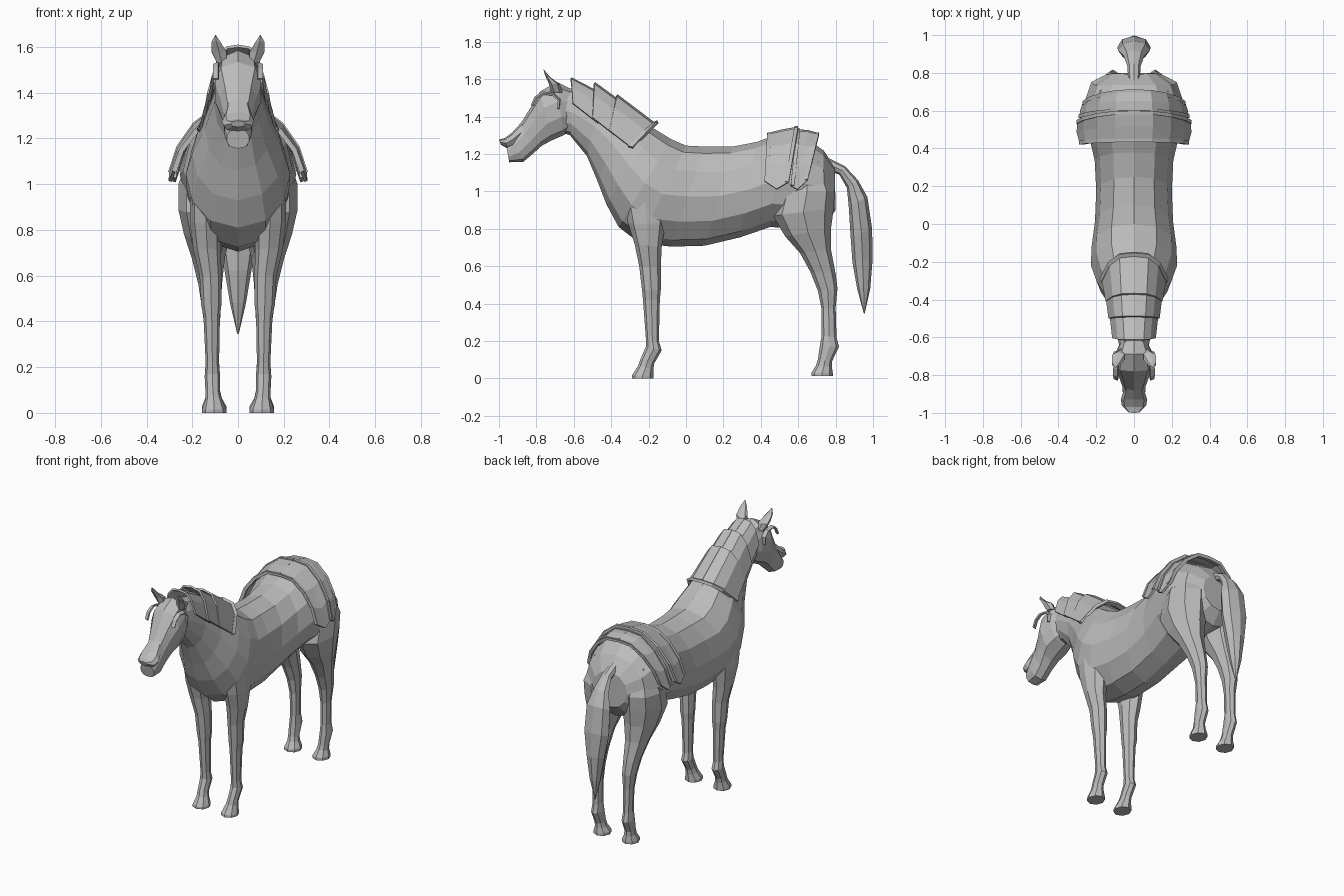
import bpy, bmesh, math

coat = bpy.data.materials.new("grey")
coat.diffuse_color = (0.5, 0.5, 0.5, 1)


def finish(name, bm, mirror=False, thick=0):
    bmesh.ops.recalc_face_normals(bm, faces=bm.faces)
    me = bpy.data.meshes.new(name)
    bm.to_mesh(me)
    bm.free()
    me.materials.append(coat)
    ob = bpy.data.objects.new(name, me)
    bpy.context.collection.objects.link(ob)
    if thick:
        m = ob.modifiers.new("thickness", 'SOLIDIFY')
        m.thickness = thick
        m.offset = 0
    if mirror:
        m = ob.modifiers.new("mirror", 'MIRROR')
        m.merge_threshold = 0.0001
    return ob


def loft(name, sections, n=10, mirror=False, square=1.0):
    """Skin rings, each given as (y1, z1, y2, z2, half width, centre x)."""
    bm = bmesh.new()
    rings = []
    for s in sections:
        y1, z1, y2, z2, w = s[:5]
        cx = s[5] if len(s) > 5 else 0
        ring = []
        for i in range(n):
            a = 2 * math.pi * i / n
            f = (1 - math.cos(a)) / 2
            sx = math.copysign(abs(math.sin(a)) ** square, math.sin(a))
            ring.append(bm.verts.new((cx + w * sx, y1 + (y2 - y1) * f, z1 + (z2 - z1) * f)))
        rings.append(ring)
    for a, b in zip(rings, rings[1:]):
        for i in range(n):
            j = (i + 1) % n
            bm.faces.new((a[i], a[j], b[j], b[i]))
    bm.faces.new(rings[0])
    bm.faces.new(rings[-1])
    return finish(name, bm, mirror)


def sheet(name, rows, thick=0.012, mirror=True):
    """Skin a grid of points, used for the armour plates."""
    bm = bmesh.new()
    grid = [[bm.verts.new(p) for p in r] for r in rows]
    for a, b in zip(grid, grid[1:]):
        for i in range(len(a) - 1):
            bm.faces.new((a[i], a[i + 1], b[i + 1], b[i]))
    return finish(name, bm, mirror, thick)


# Neck and trunk in one skin, from poll to rump
loft("body", [
    (-0.68, 1.55, -0.65, 1.31, 0.075), (-0.60, 1.55, -0.62, 1.30, 0.085),
    (-0.45, 1.51, -0.53, 1.19, 0.105), (-0.30, 1.43, -0.475, 1.06, 0.145),
    (-0.17, 1.335, -0.425, 0.93, 0.20), (-0.08, 1.28, -0.36, 0.81, 0.228),
    (0.0, 1.245, -0.25, 0.725, 0.225), (0.1, 1.24, -0.08, 0.705, 0.207),
    (0.25, 1.24, 0.10, 0.71, 0.20), (0.38, 1.265, 0.29, 0.755, 0.208),
    (0.50, 1.31, 0.45, 0.81, 0.24), (0.64, 1.285, 0.61, 0.80, 0.255),
    (0.735, 1.22, 0.74, 0.82, 0.22), (0.795, 1.13, 0.80, 0.90, 0.125)], 12, square=0.92)

# Head, upper lip
loft("head", [
    (-0.60, 1.54, -0.60, 1.34, 0.06), (-0.69, 1.585, -0.655, 1.30, 0.095),
    (-0.78, 1.535, -0.72, 1.272, 0.105), (-0.83, 1.45, -0.77, 1.245, 0.082),
    (-0.88, 1.37, -0.82, 1.20, 0.064), (-0.93, 1.305, -0.87, 1.158, 0.06),
    (-0.96, 1.24, -0.945, 1.156, 0.05)], 10, square=0.65)
loft("upper_lip", [
    (-0.87, 1.38, -0.87, 1.27, 0.05), (-0.93, 1.315, -0.93, 1.235, 0.07),
    (-0.97, 1.285, -0.955, 1.23, 0.064), (-1.0, 1.278, -0.99, 1.25, 0.032)], 8, square=0.8)

# Ears and brow ridges hugging the skull
loft("ear", [
    (-0.72, 1.53, -0.66, 1.53, 0.025, 0.07), (-0.735, 1.58, -0.675, 1.575, 0.037, 0.083),
    (-0.755, 1.625, -0.725, 1.61, 0.023, 0.096), (-0.762, 1.652, -0.757, 1.648, 0.003, 0.098)],
    6, True)
arc = [(-0.825, 1.46), (-0.805, 1.505), (-0.765, 1.53), (-0.71, 1.525), (-0.675, 1.49), (-0.68, 1.44)]
sheet("brow_ridge", [[(0.085, y, z) for y, z in arc],
                     [(0.108, y * 0.9 - 0.073, z * 0.87 + 0.19) for y, z in arc]], 0.01)

# Front legs and hooves
loft("front_leg", [
    (-0.34, 0.98, -0.10, 0.98, 0.07, 0.14), (-0.31, 0.83, -0.11, 0.83, 0.07, 0.14),
    (-0.275, 0.72, -0.13, 0.70, 0.06, 0.135), (-0.25, 0.60, -0.135, 0.60, 0.048, 0.12),
    (-0.235, 0.47, -0.135, 0.47, 0.044, 0.117), (-0.23, 0.42, -0.14, 0.42, 0.036, 0.115),
    (-0.215, 0.22, -0.145, 0.20, 0.029, 0.112), (-0.215, 0.17, -0.13, 0.15, 0.034, 0.112),
    (-0.245, 0.10, -0.17, 0.08, 0.032, 0.11), (-0.255, 0.07, -0.175, 0.05, 0.036, 0.107),
    (-0.29, 0.015, -0.175, 0.015, 0.053, 0.104), (-0.29, 0, -0.175, 0, 0.053, 0.104)], 8, True)

# Hind legs with broad thighs
loft("hind_leg", [
    (0.56, 1.16, 0.73, 1.16, 0.07, 0.13), (0.50, 1.0, 0.795, 1.0, 0.12, 0.141),
    (0.465, 0.87, 0.79, 0.91, 0.122, 0.139), (0.53, 0.76, 0.775, 0.80, 0.102, 0.134),
    (0.61, 0.67, 0.775, 0.69, 0.073, 0.13), (0.665, 0.57, 0.80, 0.56, 0.052, 0.122),
    (0.705, 0.47, 0.81, 0.48, 0.043, 0.117), (0.725, 0.37, 0.80, 0.38, 0.033, 0.113),
    (0.725, 0.23, 0.805, 0.22, 0.029, 0.112), (0.715, 0.17, 0.818, 0.17, 0.033, 0.112),
    (0.705, 0.10, 0.78, 0.09, 0.032, 0.11), (0.695, 0.07, 0.78, 0.06, 0.036, 0.107),
    (0.67, 0.03, 0.785, 0.03, 0.053, 0.104), (0.67, 0.012, 0.785, 0.012, 0.053, 0.104)], 8, True)

# Tail
loft("tail", [
    (0.74, 1.12, 0.76, 1.18, 0.03), (0.82, 1.09, 0.85, 1.135, 0.035),
    (0.86, 1.02, 0.92, 1.06, 0.055), (0.87, 0.92, 0.97, 0.97, 0.085),
    (0.88, 0.76, 0.995, 0.80, 0.088), (0.89, 0.62, 0.998, 0.64, 0.06),
    (0.915, 0.48, 0.985, 0.48, 0.035), (0.95, 0.35, 0.955, 0.345, 0.004)], 8)


# Overlapping neck plates: ridge point, lower corner point and width for each end
def neck_arch(y1, z1, y2, z2, w):
    shape = [(0, 0), (0.45, 0.06), (0.75, 0.35), (1, 1)]
    return [(w * fx, y1 + (y2 - y1) * f, z1 + (z2 - z1) * f) for fx, f in shape]


neck = [((-0.615, 1.605, -0.605, 1.47, 0.11), (-0.47, 1.53, -0.47, 1.365, 0.125)),
        ((-0.49, 1.58, -0.50, 1.395, 0.13), (-0.345, 1.475, -0.38, 1.30, 0.145)),
        ((-0.37, 1.515, -0.41, 1.325, 0.145), (-0.165, 1.36, -0.30, 1.24, 0.165))]
for k, (a, b) in enumerate(neck):
    sheet("neck_plate_%d" % (k + 1), [neck_arch(*a), neck_arch(*b)])
sheet("neck_rim", [neck_arch(-0.175, 1.362, -0.31, 1.24, 0.168),
                   neck_arch(-0.15, 1.372, -0.285, 1.233, 0.175)], 0.018)


# Rump bands: front edge, middle and rear edge, with a pointed lower end
def rump_arch(y_top, y_low, top, low, w):
    shape = [(0, 0), (0.33, 0.03), (0.64, 0.27), (0.88, 0.62), (1, 1)]
    return [(w * fx, y_top + (y_low - y_top) * f, top + (low - top) * f) for fx, f in shape]


bands = [[(0.435, 0.42, 1.305, 1.055, 0.28), (0.515, 0.485, 1.325, 1.012, 0.297),
          (0.60, 0.55, 1.34, 1.05, 0.295)],
         [(0.59, 0.56, 1.325, 1.03, 0.282), (0.65, 0.595, 1.322, 1.01, 0.28),
          (0.71, 0.65, 1.305, 1.06, 0.262)]]
for k, band in enumerate(bands):
    sheet("rump_plate_%d" % (k + 1), [rump_arch(*e) for e in band], 0.014)
    # raised border along the outer edges of the band
    for side, e, d in (("front", band[0], 0.02), ("rear", band[-1], -0.02)):
        inner = (e[0] + d, e[1] + d) + e[2:]
        sheet("rump_border_%s_%d" % (side, k + 1), [rump_arch(*e), rump_arch(*inner)], 0.022)
